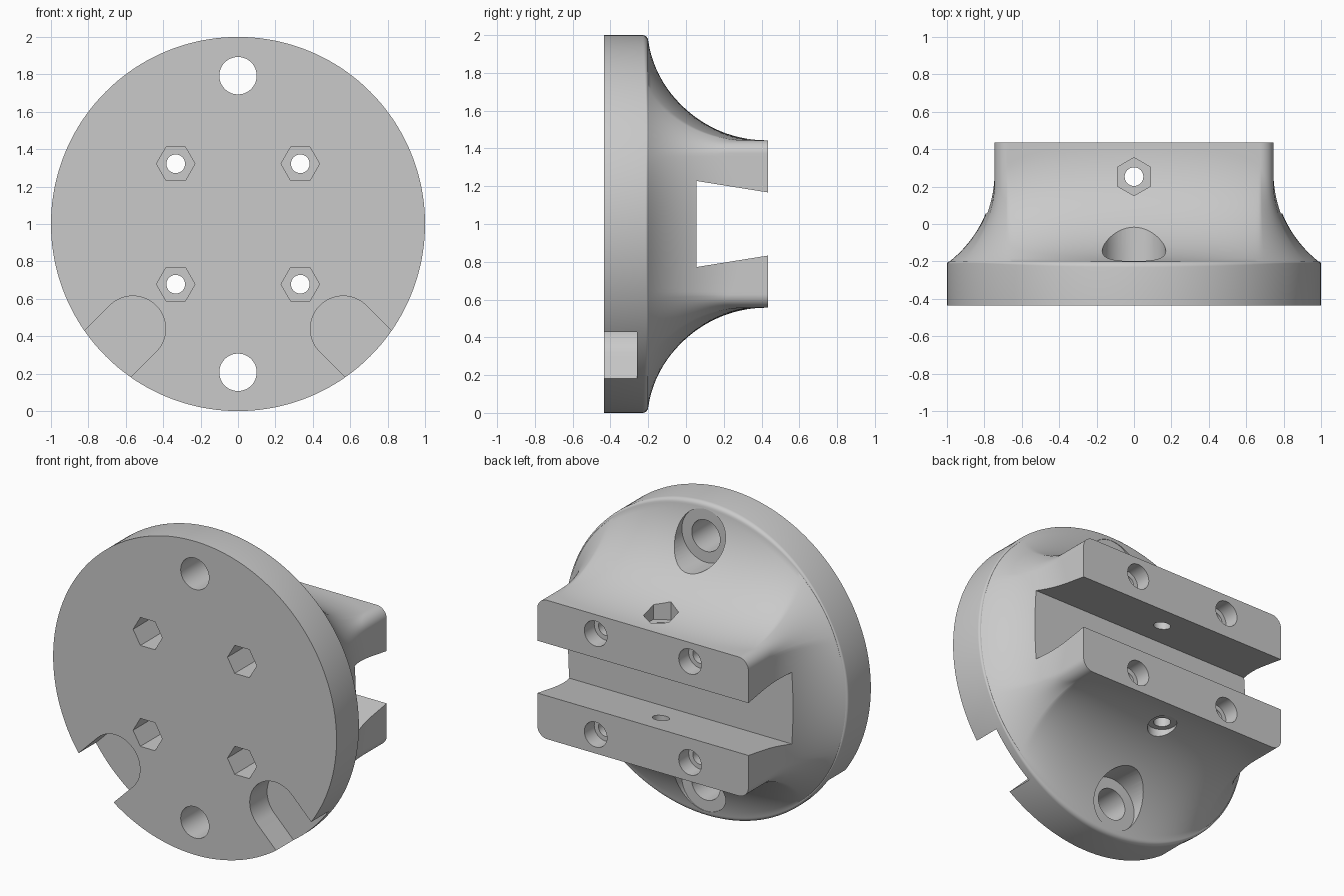
import bpy, bmesh, math
from mathutils import Vector

cube = bpy.data.objects.get("Cube")
if cube:
    bpy.data.objects.remove(cube, do_unlink=True)

# Single grey plastic
grey = bpy.data.materials.new("grey plastic")
grey.use_nodes = True
grey.diffuse_color = (0.59, 0.59, 0.59, 1)
grey.node_tree.nodes["Principled BSDF"].inputs["Base Color"].default_value = (0.59, 0.59, 0.59, 1)

FRONT, BACK, LIP, CZ = -0.435, 0.435, -0.2, 1.0   # depth stations, centre height
HX, HZ, CORNER = 0.745, 0.443, 0.07               # rear block half sizes
FLARE = 0.635                                     # radius of the concave flare


def loft(name, rings):
    """Closed solid skinned through rings with equal point counts."""
    bm = bmesh.new()
    vs = [[bm.verts.new(p) for p in ring] for ring in rings]
    n = len(vs[0])
    for a, b in zip(vs, vs[1:]):
        for i in range(n):
            j = (i + 1) % n
            bm.faces.new((a[i], a[j], b[j], b[i]))
    bm.faces.new(vs[0][::-1])
    bm.faces.new(vs[-1])
    bmesh.ops.recalc_face_normals(bm, faces=bm.faces)
    mesh = bpy.data.meshes.new(name)
    bm.to_mesh(mesh)
    bm.free()
    mesh.materials.append(grey)
    obj = bpy.data.objects.new(name, mesh)
    bpy.context.collection.objects.link(obj)
    return obj


def prism(name, n, r, start, end, turn=0.0):
    """n-sided prism from start to end, running along y or z."""
    start, end = Vector(start), Vector(end)
    u = Vector((1, 0, 0))
    v = (end - start).normalized().cross(u)
    angles = [turn + 2 * math.pi * i / n for i in range(n)]
    return loft(name, [[c + r * (math.cos(a) * u + math.sin(a) * v) for a in angles]
                       for c in (start, end)])


def nearest_on_block(x, z):
    """Foot point on the rounded block outline, outward direction and distance."""
    p = Vector((x, z))
    q = Vector((max(CORNER - HX, min(HX - CORNER, x)), max(CORNER - HZ, min(HZ - CORNER, z))))
    out = (p - q).normalized()
    return q + CORNER * out, out, (p - q).length - CORNER


def body_profile(angle):
    """One strip of the body: flange rim, soft lip, circular flare, block side."""
    c, s = math.cos(angle), math.sin(angle)
    soft = 0.055 * nearest_on_block(c, s)[2]
    strip = [(c, FRONT, CZ + s)]
    for i in range(6):
        a = math.radians(18 * i)
        r = 1 - soft * (1 - math.cos(a))
        strip.append((r * c, LIP - soft * (1 - math.sin(a)), CZ + r * s))
    foot, out, reach = nearest_on_block((1 - soft) * c, (1 - soft) * s)
    sweep = math.acos(1 - reach / FLARE)
    tangent_y = LIP + FLARE * math.sin(sweep)
    for i in range(1, 25):
        a = sweep * (1 - i / 24)
        p = foot + out * FLARE * (1 - math.cos(a))
        strip.append((p.x, tangent_y - FLARE * math.sin(a), CZ + p.y))
    strip.append((foot.x, BACK, CZ + foot.y))
    return strip


# Body: round flange flaring in to the rear block
strips = [body_profile(2 * math.pi * i / 288) for i in range(288)]
body = loft("mounting_bracket", list(zip(*strips)))

cutters = []

# Dovetail channel across the rear block
tip = 0.1
slope = (0.228 - 0.167) / (BACK - 0.055)
mouth = 0.167 - slope * tip
section = [(0.055, -0.228), (BACK + tip, -mouth), (BACK + tip, mouth), (0.055, 0.228)]
cutters.append(loft("channel_cutter", [[(x, y, CZ + z) for y, z in section] for x in (-1.3, 1.3)]))

for s in (-1, 1):
    # Main mounting holes with rear counterbores
    z = CZ + s * 0.793
    cutters.append(prism("mount_hole_cutter", 48, 0.1, (0, -0.6, z), (0, 0.6, z)))
    cutters.append(prism("mount_bore_cutter", 48, 0.17, (0, -0.201, z), (0, 0.6, z)))
    # Clamp bolt holes: nut pocket in front, head bore behind
    for x in (-0.333, 0.333):
        z = CZ + s * 0.322
        cutters.append(prism("bolt_hole_cutter", 32, 0.05, (x, -0.6, z), (x, 0.6, z)))
        cutters.append(prism("nut_pocket_cutter", 6, 0.103, (x, -0.6, z), (x, -0.1, z)))
        cutters.append(prism("bolt_head_cutter", 32, 0.08, (x, 0.335, z), (x, 0.6, z)))
    # Slots at the lower rim, open outwards at 45 degrees
    r = 0.175
    d = Vector((s, 0, -1)).normalized()
    w = Vector((d.z, 0, -d.x))
    c = Vector((s * 0.562, 0, 0.44))
    slot = [c + r * (math.cos(a) * w - math.sin(a) * d)
            for a in (math.pi * i / 32 for i in range(33))]
    slot += [c - r * w + 0.6 * d, c + r * w + 0.6 * d]
    cutters.append(loft("rim_slot_cutter", [[p + Vector((0, y, 0)) for p in slot]
                                            for y in (-0.6, -0.26)]))

# Vertical set screw through both rails: nut pocket on top, head bore below
cutters.append(prism("screw_hole_cutter", 32, 0.05, (0, 0.253, -0.2), (0, 0.253, 2.2)))
cutters.append(prism("screw_nut_cutter", 6, 0.102, (0, 0.253, 1.39), (0, 0.253, 2.2), math.pi / 6))
cutters.append(prism("screw_head_cutter", 32, 0.085, (0, 0.253, -0.2), (0, 0.253, 0.553)))

# Cut everything, then drop the cutters
bpy.context.view_layer.objects.active = body
for cutter in cutters:
    cutter.hide_render = True
    mod = body.modifiers.new("cut", 'BOOLEAN')
    mod.operation, mod.solver, mod.object = 'DIFFERENCE', 'EXACT', cutter
    bpy.ops.object.modifier_apply(modifier=mod.name)
    bpy.data.objects.remove(cutter, do_unlink=True)

bpy.ops.object.select_all(action='DESELECT')
body.select_set(True)
bpy.ops.object.shade_smooth_by_angle(angle=math.radians(30))
